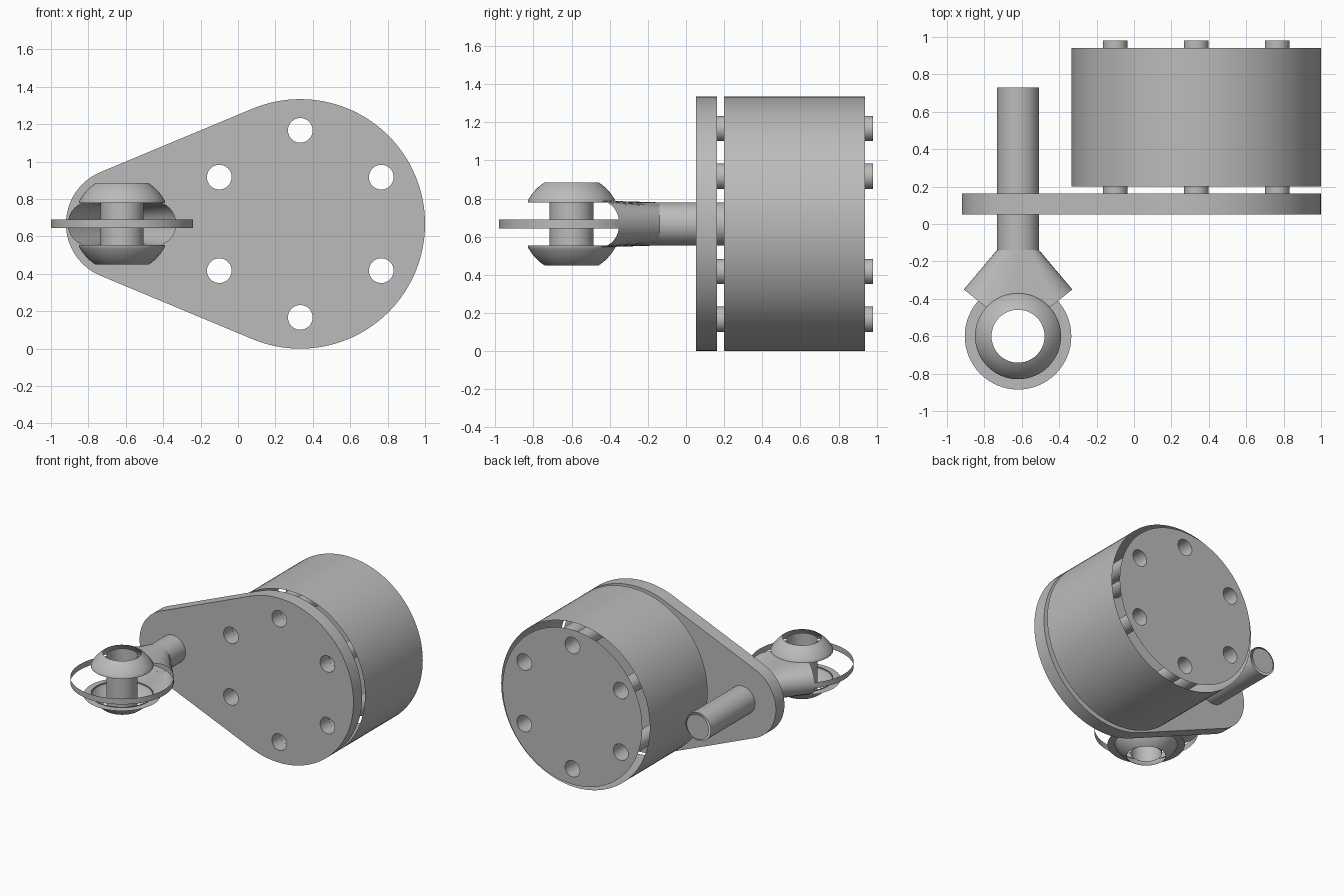
import bpy, bmesh
from math import sin, cos, acos, pi, radians, sqrt
from mathutils import Matrix, Vector

cube = bpy.data.objects.get("Cube")
if cube:
    bpy.data.objects.remove(cube, do_unlink=True)

grey = bpy.data.materials.new("plain grey")
grey.use_nodes = True
grey.diffuse_color = (0.5, 0.5, 0.5, 1)
grey.node_tree.nodes["Principled BSDF"].inputs["Base Color"].default_value = (0.5, 0.5, 0.5, 1)

MID = 0.667                       # height of every main axis
BODY = Vector((0.333, MID))       # body axis in x, z
EYE = Vector((-0.62, -0.6, MID))  # centre of the rod end
R = 0.667
ALONG_Y = Matrix.Rotation(radians(90), 4, 'X')


def finish(ob):
    ob.data.materials.clear()
    ob.data.materials.append(grey)
    bpy.ops.object.select_all(action='DESELECT')
    ob.select_set(True)
    bpy.context.view_layer.objects.active = ob
    bpy.ops.object.shade_smooth_by_angle(angle=radians(35))


def mesh_object(name, bm):
    bmesh.ops.recalc_face_normals(bm, faces=bm.faces)
    me = bpy.data.meshes.new(name)
    bm.to_mesh(me)
    bm.free()
    ob = bpy.data.objects.new(name, me)
    bpy.context.collection.objects.link(ob)
    finish(ob)
    return ob


def bridge(bm, rings):
    for a, b in zip(rings, rings[1:]):
        for i in range(len(a)):
            j = (i + 1) % len(a)
            bm.faces.new((a[i], a[j], b[j], b[i]))


def lathe(name, profile, matrix, n=64):
    """Open surface of revolution about local z from (radius, z) pairs."""
    bm = bmesh.new()
    rings = [[bm.verts.new((r * cos(2 * pi * i / n), r * sin(2 * pi * i / n), z))
              for i in range(n)] for r, z in profile]
    bridge(bm, rings)
    bm.transform(matrix)
    return mesh_object(name, bm)


def tube_y(name, x, z, r, y0, y1, n=64):
    return lathe(name, [(r, -y0), (r, -y1)], Matrix.Translation((x, 0, z)) @ ALONG_Y, n)


def arc(c, r, a0, a1, n):
    return [(c[0] + r * cos(a0 + (a1 - a0) * i / n),
             c[1] + r * sin(a0 + (a1 - a0) * i / n)) for i in range(n + 1)]


def circle(c, r, n):
    return arc(c, r, 0, 2 * pi, n)[:-1]


def sheet(name, outlines, y, half):
    """Flat shape in x, z with holes; half is half its thickness."""
    cu = bpy.data.curves.new(name, 'CURVE')
    cu.dimensions = '2D'
    cu.fill_mode = 'BOTH'
    cu.extrude = half
    for pts in outlines:
        sp = cu.splines.new('POLY')
        sp.points.add(len(pts) - 1)
        for p, (u, v) in zip(sp.points, pts):
            p.co = (u, v, 0, 1)
        sp.use_cyclic_u = True
    ob = bpy.data.objects.new(name, cu)
    bpy.context.collection.objects.link(ob)
    bpy.ops.object.select_all(action='DESELECT')
    ob.select_set(True)
    bpy.context.view_layer.objects.active = ob
    bpy.ops.object.convert(target='MESH')
    ob = bpy.context.view_layer.objects.active
    ob.data.transform(Matrix.Translation((0, y, 0)) @ ALONG_Y)
    finish(ob)
    return ob


# Bolt hole positions
bolts = [(BODY.x + 0.5 * cos(a), BODY.y + 0.5 * sin(a))
         for a in [radians(30 + 60 * i) for i in range(6)]]
holes = [circle(b, 0.066, 32) for b in bolts]

# Teardrop mounting plate
SMALL = 0.3
t = pi - acos((R - SMALL) / (BODY.x - EYE.x))
teardrop = arc(BODY, R, -t, t, 80) + arc((EYE.x, MID), SMALL, t, 2 * pi - t, 32)
sheet("mounting_plate", [teardrop] + holes, 0.107, 0.055)

# Drum body: wall, two end discs set off from it, and bolt tubes
tube_y("body_wall", BODY.x, MID, R, 0.2, 0.94, 96)
for name, y in (("body_front_disc", 0.165), ("body_back_disc", 0.98)):
    sheet(name, [circle(BODY, R - 0.04, 96)] + holes, y, 0)
for i, (x, z) in enumerate(bolts):
    tube_y(f"bolt_tube_{i + 1}", x, z, 0.066, 0.163, 0.98, 32)

# Rod through the plate
tube_y("rod", EYE.x, MID, 0.113, -0.14, 0.73, 48)
sheet("rod_end_cap", [circle((EYE.x, MID), 0.1, 48)], 0.735, 0)

# Flared neck joining the rod to the eye, open towards the eye
bm = bmesh.new()
H, W = 0.12, 0.29
start, end = [], []
section = []
for side in (1, -1):
    section += [(side * (W - H + H * cos(a)), side * H * sin(a))
                for a in [-pi / 2 + pi * i / 16 for i in range(17)]]
    section += [(side * (W - H) * (1 - i / 6), side * H) for i in range(1, 12)]
for u, v in section:
    k = abs(u) / W
    grow = 0.113 / max(sqrt((u * 0.39) ** 2 + v * v), 1e-6)
    start.append(bm.verts.new((EYE.x + u * 0.39 * min(grow, 1), -0.14, MID + v * min(grow, 1))))
    y = max(-0.35 - 0.8 * (W - abs(u)), EYE.y + sqrt(max(0, 0.23 ** 2 - u * u)))
    end.append(bm.verts.new((EYE.x + u, y, MID + v)))
bridge(bm, [start, end])
mesh_object("flared_neck", bm)

# Eye: outer hoop, lower face, bore and the two domed ball shells
at_eye = Matrix.Translation(EYE)
lathe("eye_hoop", [(0.38, -0.023), (0.38, 0.023)], at_eye, 96)
lathe("eye_lower_face", [(0.225, -H), (0.285, -H)], at_eye)
lathe("bore", [(0.115, -0.2), (0.115, 0.2)], at_eye, 48)
dome = [(0.23, 0.113)] + [(0.26 * cos(a), 0.26 * sin(a))
                          for a in [radians(28 + 29 * i / 10) for i in range(11)]]
lathe("upper_dome", dome, at_eye)
lathe("lower_dome", [(r, -z) for r, z in dome], at_eye)
